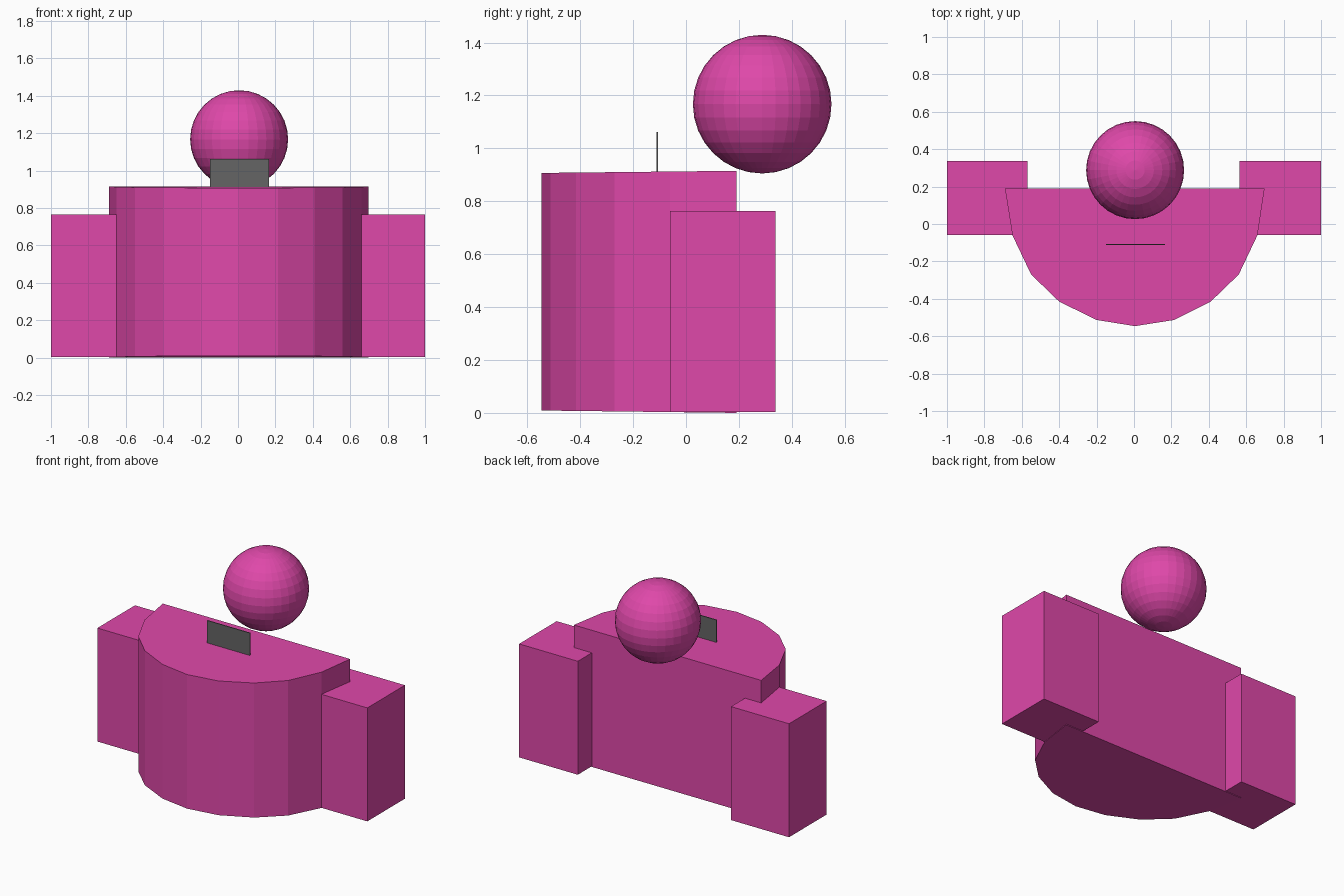
import bpy, bmesh
from mathutils import Matrix

if "Cube" in bpy.data.objects:
    bpy.data.objects.remove(bpy.data.objects["Cube"])


def material(name, rgb):
    m = bpy.data.materials.new(name)
    m.diffuse_color = (*rgb, 1)
    m.use_nodes = True
    m.node_tree.nodes["Principled BSDF"].inputs["Base Color"].default_value = m.diffuse_color
    return m


PINK = material("pink", (0.74, 0.065, 0.40))
GREY = material("dark grey", (0.13, 0.13, 0.13))


def finish(name, bm, mat):
    bmesh.ops.recalc_face_normals(bm, faces=bm.faces)
    me = bpy.data.meshes.new(name)
    bm.to_mesh(me)
    bm.free()
    me.materials.append(mat)
    ob = bpy.data.objects.new(name, me)
    bpy.context.collection.objects.link(ob)
    return ob


def box(name, lo, hi, mat):
    bm = bmesh.new()
    size = [b - a for a, b in zip(lo, hi)]
    mid = [(a + b) / 2 for a, b in zip(lo, hi)]
    bmesh.ops.create_cube(bm, size=1, matrix=Matrix.Translation(mid) @ Matrix.Diagonal((*size, 1)))
    return finish(name, bm, mat)


# Half-round desk body: plan outline extruded up, very slightly tilted to the back
outline = [(-0.69, 0.19), (-0.65, -0.06), (-0.55, -0.27), (-0.40, -0.415),
           (-0.20, -0.513), (0.005, -0.546), (0.215, -0.513), (0.41, -0.415),
           (0.56, -0.27), (0.66, -0.06), (0.698, 0.19)]
bm = bmesh.new()
bottom = [bm.verts.new((x, y, 0.009 * (0.19 - y) / 0.736)) for x, y in outline]
top = [bm.verts.new((x, y, 0.907 + 0.008 * (y + 0.546) / 0.736)) for x, y in outline]
bm.faces.new(bottom)
bm.faces.new(top)
for i in range(len(outline)):
    j = (i + 1) % len(outline)
    bm.faces.new((bottom[i], bottom[j], top[j], top[i]))
finish("desk_body", bm, PINK)

# Side blocks
box("side_block_left", (-1.0, -0.06, 0.004), (-0.57, 0.338, 0.764), PINK)
box("side_block_right", (0.565, -0.06, 0.004), (1.0, 0.338, 0.764), PINK)

# Thin plate standing on the desk
box("desk_plate", (-0.15, -0.112, 0.905), (0.166, -0.106, 1.062), GREY)

# Ball behind the desk
bm = bmesh.new()
bmesh.ops.create_uvsphere(bm, u_segments=32, v_segments=16, radius=0.262,
                          matrix=Matrix.Translation((0.006, 0.288, 1.167)))
finish("ball", bm, PINK)
